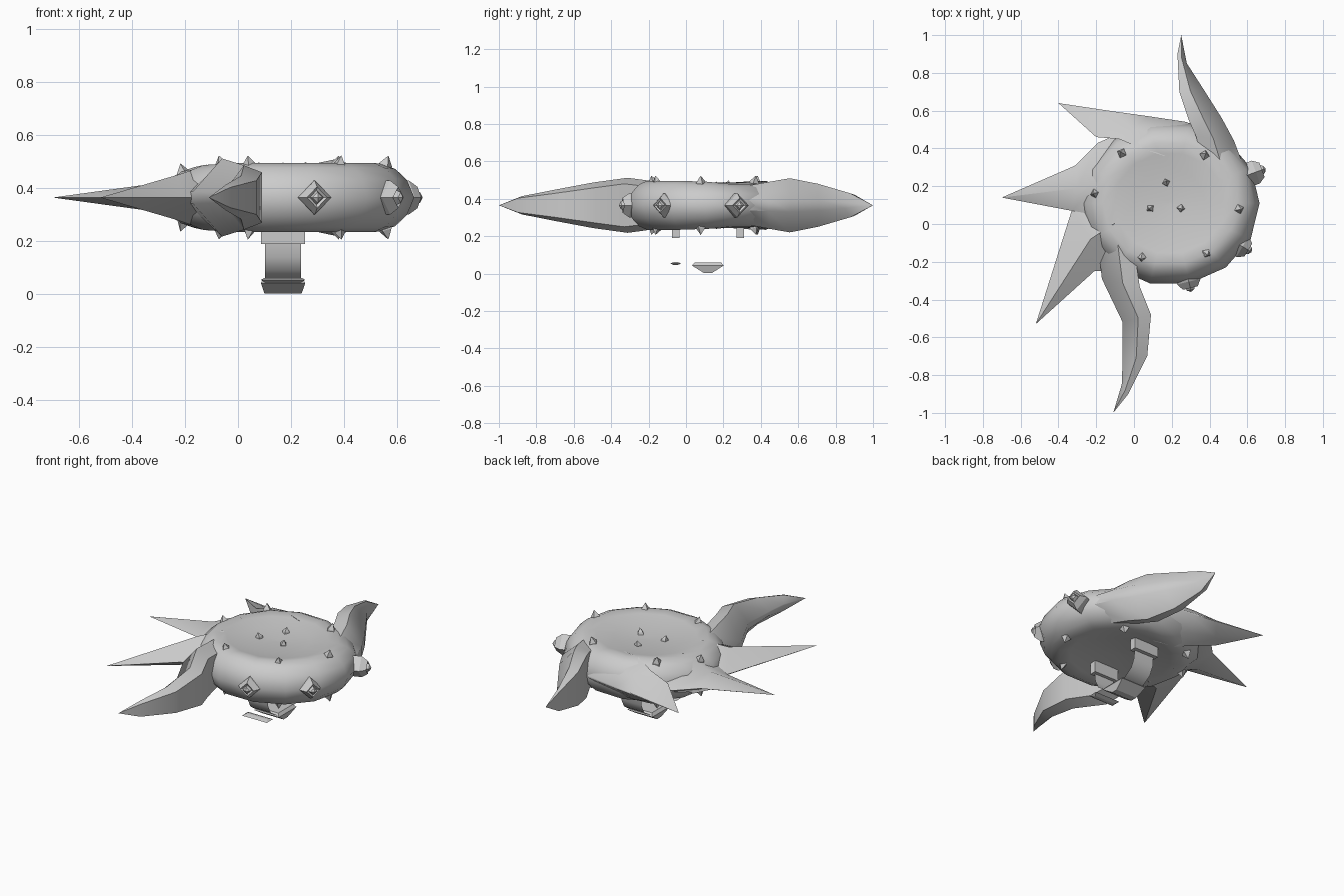
import bpy, bmesh, math
from mathutils import Vector, Matrix

if "Cube" in bpy.data.objects:
    bpy.data.objects.remove(bpy.data.objects["Cube"])

MID = 0.365                      # height of the shield's middle plane
CX, CY = 0.19, 0.11              # centre of the disc

metal = bpy.data.materials.new("grey metal")
metal.diffuse_color = (0.6, 0.6, 0.6, 1)
metal.use_nodes = True
metal.node_tree.nodes["Principled BSDF"].inputs["Base Color"].default_value = metal.diffuse_color


def finish(name, bm, angle=40):
    bmesh.ops.remove_doubles(bm, verts=bm.verts, dist=0.0005)
    bmesh.ops.recalc_face_normals(bm, faces=bm.faces)
    me = bpy.data.meshes.new(name)
    bm.to_mesh(me)
    bm.free()
    me.materials.append(metal)
    ob = bpy.data.objects.new(name, me)
    bpy.context.collection.objects.link(ob)
    bpy.ops.object.select_all(action='DESELECT')
    ob.select_set(True)
    bpy.context.view_layer.objects.active = ob
    bpy.ops.object.shade_smooth_by_angle(angle=math.radians(angle))
    return ob


def loft(name, rings, angle=40, mat=Matrix()):
    """Skin a list of equal-length point rings and cap both ends."""
    bm = bmesh.new()
    vs = [[bm.verts.new(mat @ Vector(p)) for p in r] for r in rings]
    n = len(rings[0])
    for a, b in zip(vs, vs[1:]):
        for i in range(n):
            j = (i + 1) % n
            bm.faces.new((a[i], a[j], b[j], b[i]))
    bm.faces.new(vs[0])
    bm.faces.new(vs[-1])
    return finish(name, bm, angle)


# Shallow dished disc with a sloping rim, the same above and below
half = [(0.02, 0.098), (0.4, 0.105), (0.62, 0.121), (0.75, 0.131),
        (0.85, 0.112), (0.94, 0.07), (1, 0)]
profile = half + [(r, -h) for r, h in reversed(half[:-1])]
SEG = 14


def disc_point(r, h, a):
    # The rim falls away a little beside the rear blade and the left spikes
    dip = max(0, math.cos(a - math.radians(38))) ** 6 + 0.8 * max(0, math.cos(a - math.pi)) ** 6
    if r > 0.7:
        h *= 1 - 0.16 * dip
    return (CX + 0.475 * r * math.cos(a), CY + 0.435 * r * math.sin(a), MID + h)


loft("disc", [[disc_point(r, h, 2 * math.pi * i / SEG) for i in range(SEG)]
              for r, h in profile], 85)


# Hooked blades: wall on one side, ridge along the middle, steep outer edge
def hooked(name, tip, sections, rise, edge):
    rings = []
    for w, h, e in sections:
        m = (w[0] + 0.45 * (e[0] - w[0]), w[1] + 0.45 * (e[1] - w[1]))
        up = [(*w, h), (*m, h * rise), (*e, h * edge)]
        rings.append([(x, y, MID + z) for x, y, z in up] +
                     [(x, y, MID - z) for x, y, z in reversed(up)])
    c = Vector((*tip, MID))
    rings.append([c + (Vector(p) - c) * 0.004 for p in rings[-1]])
    loft(name, rings, 48)


hooked("rear_blade", (0.25, 1.0), [
    ((0.36, 0.34), 0.09, (0.59, 0.28)), ((0.33, 0.46), 0.112, (0.53, 0.44)),
    ((0.29, 0.55), 0.128, (0.465, 0.56)),
    ((0.24, 0.70), 0.102, (0.37, 0.71)), ((0.23, 0.90), 0.057, (0.28, 0.85))], 1.13, 0.28)
hooked("front_blade", (-0.11, -1.0), [
    ((0.0, -0.12), 0.09, (-0.20, -0.02)), ((0.03, -0.33), 0.115, (-0.17, -0.29)),
    ((0.09, -0.48), 0.095, (-0.06, -0.52)), ((0.07, -0.70), 0.064, (-0.06, -0.72)),
    ((-0.03, -0.90), 0.038, (-0.065, -0.85))], 1.28, 0.2)
hooked("left_rear_blade", (-0.4, 0.64), [
    ((0.16, 0.36), 0.12, (0.48, 0.40)), ((0.04, 0.40), 0.13, (0.28, 0.54)),
    ((-0.08, 0.45), 0.10, (0.08, 0.57)), ((-0.2, 0.46), 0.06, (-0.10, 0.595))], 0.75, 0.05)


# Two straight spikes on the left: left edge, ridge, right edge, ridge half height
def spike(name, tip, sections):
    rings = [[(*a, MID), (*b, MID + h), (*c, MID), (*b, MID - h)] for a, b, c, h in sections]
    t = Vector((*tip, MID))
    rings.append([t + (Vector(p) - t) * 0.004 for p in rings[-1]])
    loft(name, rings, 50)


spike("left_spike", (-0.7, 0.14), [
    ((0.0, 0.46), (0.02, 0.2), (-0.05, -0.1), 0.08),
    ((-0.1, 0.47), (-0.12, 0.2), (-0.18, -0.05), 0.124),
    ((-0.19, 0.43), (-0.2, 0.2), (-0.28, 0.0), 0.1),
    ((-0.31, 0.31), (-0.3, 0.19), (-0.33, 0.07), 0.055)])
spike("left_front_spike", (-0.52, -0.53), [
    ((0.0, 0.2), (0.05, 0.05), (0.05, -0.2), 0.08),
    ((-0.2, 0.2), (-0.11, 0.0), (-0.06, -0.25), 0.125),
    ((-0.33, 0.07), (-0.23, -0.08), (-0.21, -0.25), 0.085)])


# Pyramid shape placed on a point, pointing along a direction
def pyramid(name, pos, direction, rings, spin=0.0):
    mat = (Matrix.Translation(pos) @ Vector(direction).to_track_quat('Z', 'Y').to_matrix().to_4x4()
           @ Matrix.Rotation(spin, 4, 'Z'))
    loft(name, [[(r * math.cos(k * math.pi / 2), r * math.sin(k * math.pi / 2), z)
                 for k in range(4)] for r, z in rings], 20, mat)


# Stepped diamond studs around the rim
stud = [(0.064, -0.06), (0.064, 0.0), (0.04, 0.035), (0.027, 0.028), (0.02, 0.045), (0.002, 0.055)]
for i, (x, y) in enumerate([(0.29, -0.305), (0.575, -0.12), (0.645, 0.275)]):
    pyramid("rim_stud_%d" % (i + 1), (x, y, MID), (x - CX, y - CY, 0), stud)

# Small spikes on both faces, in a ring of six
ring = [(-0.20, 0.16), (0.045, -0.17), (0.38, -0.15), (0.55, 0.08), (0.37, 0.36), (-0.06, 0.37)]
for side, word in ((1, "top"), (-1, "bottom")):
    for i, (x, y) in enumerate(ring):
        out = Vector((x - CX, y - CY, 0)).normalized() * 0.3
        low = 0.03 if i == 0 else 0
        pyramid("%s_spike_%d" % (word, i + 1), (x, y, MID + side * (0.1 - low)),
                (out.x, out.y, side), [(0.03, -0.02), (0.026, 0.025), (0.001, 0.06)], 0.4)

# Three small spikes in the centre of the dish
for i, (x, y) in enumerate([(0.17, 0.215), (0.09, 0.085), (0.245, 0.085)]):
    pyramid("centre_spike_%d" % (i + 1), (x, y, MID + 0.085),
            ((x - 0.17) * 3, (y - 0.12) * 3, 1), [(0.024, -0.01), (0.02, 0.025), (0.001, 0.05)], 0.3)

# Handle mounts
HX, HY = 0.17, 0.117
for name, y in (("front_mount", -0.055), ("rear_mount", 0.29)):
    bm = bmesh.new()
    bmesh.ops.create_cube(bm, size=1, matrix=Matrix.Translation((HX, y, 0.24)) @
                          Matrix.Diagonal((0.165, 0.042, 0.10, 1)))
    finish(name, bm)

# Handle strap: a thin curved sheet hanging between the mounts
path = [(-0.055, 0.2), (-0.05, 0.14), (-0.025, 0.09), (0.035, 0.05)]
path += [(2 * HY - y, z) for y, z in reversed(path)]
bm = bmesh.new()
rows = [[bm.verts.new((HX + s * 0.068, y, z)) for s in (-1, 1)] for y, z in path]
for a, b in zip(rows, rows[1:]):
    bm.faces.new((a[0], a[1], b[1], b[0]))
finish("handle_strap", bm, 60)


# Flared grip under the strap and the narrow band at its front
def flare(name, y, rows):
    loft(name, [[(HX + sx * w, y + sy * d, z)
                 for sx, sy in ((-1, -1), (1, -1), (1, 1), (-1, 1))] for w, d, z in rows], 20)


flare("grip", HY, [(0.07, 0.02, 0.002), (0.084, 0.085, 0.043), (0.07, 0.07, 0.06)])
flare("strap_band", -0.055, [(0.07, 0.008, 0.045), (0.084, 0.03, 0.054), (0.07, 0.008, 0.062)])
